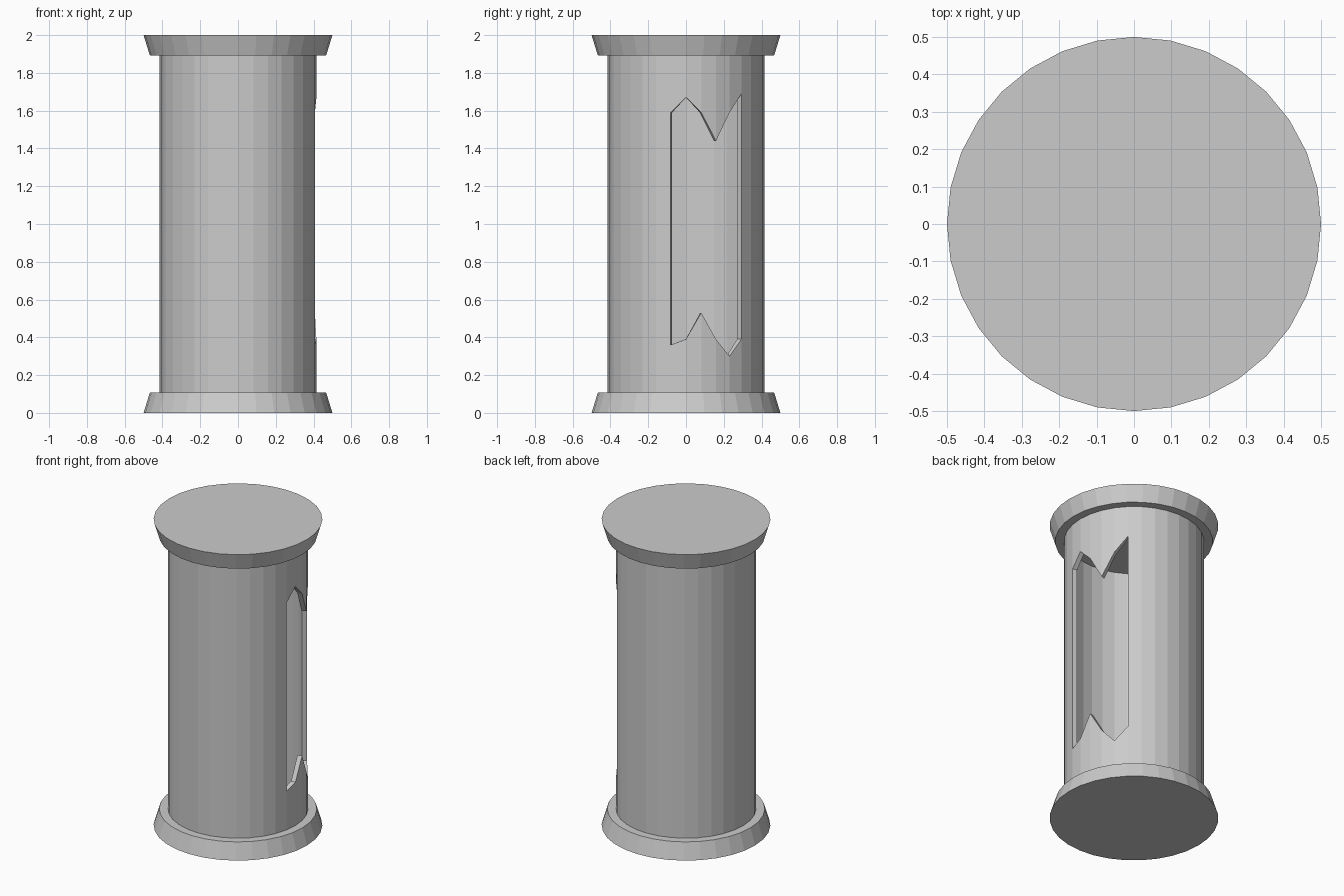
import bpy, bmesh
from math import cos, sin, tau

if "Cube" in bpy.data.objects:
    bpy.data.objects.remove(bpy.data.objects["Cube"])

SIDES = 32
RADIUS = 0.415
CAP_H = 0.107

# Jagged window: side index -> (lower, upper) height of the broken edge
WINDOW = {-1: (0.36, 1.59), 0: (0.39, 1.67), 1: (0.53, 1.59),
          2: (0.39, 1.44), 3: (0.30, 1.59), 4: (0.39, 1.69)}


def cap(name, z, r_low, r_high):
    bpy.ops.mesh.primitive_cone_add(vertices=SIDES, radius1=r_low, radius2=r_high,
                                    depth=CAP_H, location=(0, 0, z))
    bpy.context.object.name = name


# Tapered end caps
cap("base_cap", CAP_H / 2, 0.5, 0.467)
cap("top_cap", 2 - CAP_H / 2, 0.467, 0.5)

# Hollow tube shell with the window left open
bm = bmesh.new()
columns = []
for i in range(SIDES):
    a = tau * i / SIDES
    key = i if i < SIDES / 2 else i - SIDES
    low, high = WINDOW.get(key, (0.4, 1.6))
    columns.append([bm.verts.new((RADIUS * cos(a), RADIUS * sin(a), z))
                    for z in (CAP_H, low, high, 2 - CAP_H)])
for i in range(SIDES):
    p, q = columns[i], columns[(i + 1) % SIDES]
    is_open = i == SIDES - 1 or i < 4
    for k in range(3):
        if not (k == 1 and is_open):
            bm.faces.new((p[k], q[k], q[k + 1], p[k + 1]))
mesh = bpy.data.meshes.new("tube")
bm.to_mesh(mesh)
bm.free()
tube = bpy.data.objects.new("tube", mesh)
bpy.context.collection.objects.link(tube)

# Wall thickness
wall = tube.modifiers.new("wall", 'SOLIDIFY')
wall.thickness = 0.03
wall.offset = -1
